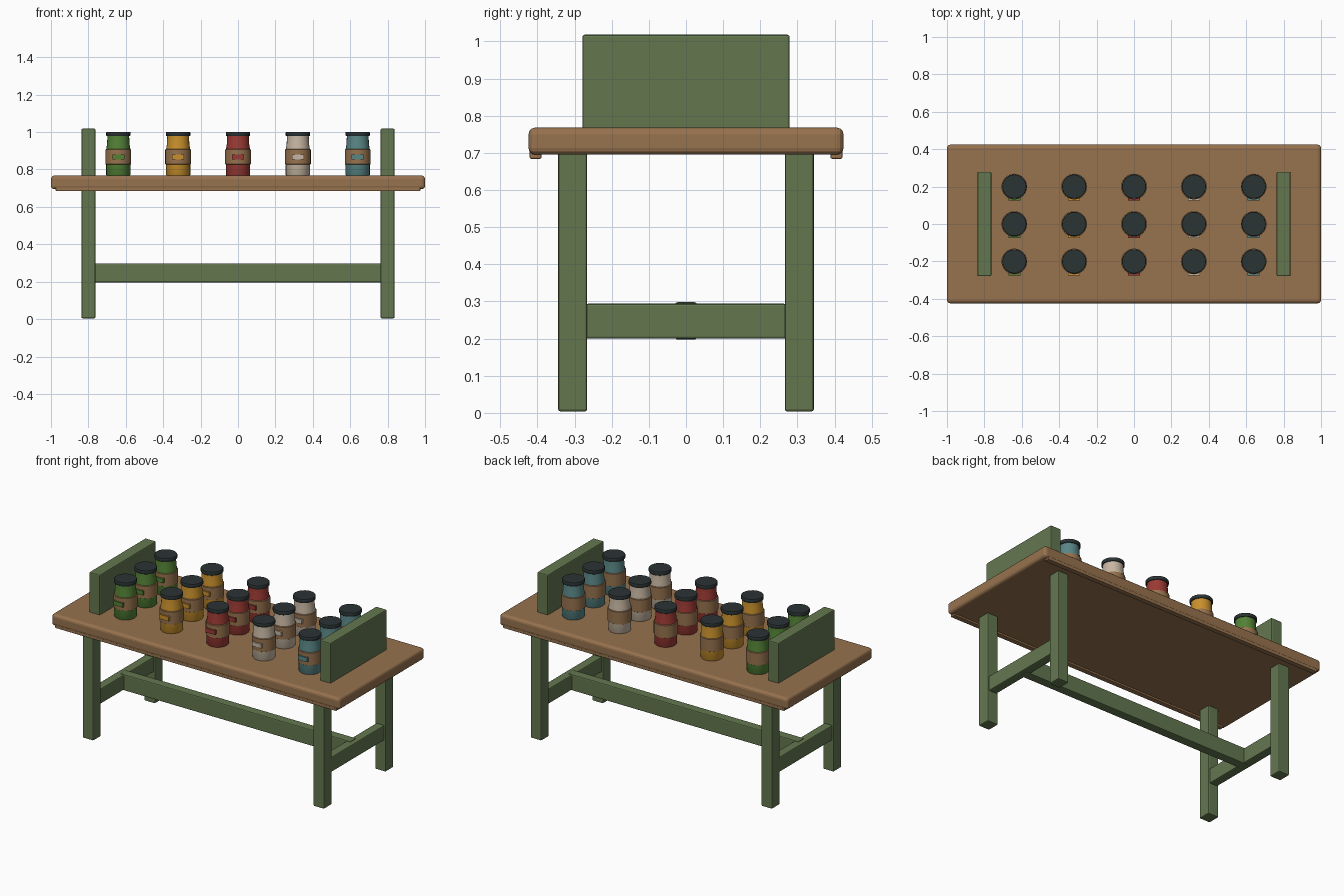
import bpy
import bmesh
from math import cos, sin, tau, radians

cube = bpy.data.objects.get("Cube")
if cube:
    bpy.data.objects.remove(cube, do_unlink=True)


def make_material(name, rgb):
    mat = bpy.data.materials.new(name)
    mat.use_nodes = True
    mat.diffuse_color = (*rgb, 1)
    mat.node_tree.nodes["Principled BSDF"].inputs["Base Color"].default_value = (*rgb, 1)
    return mat


wood = make_material("warm wood", (0.31, 0.17, 0.076))
frame_green = make_material("sage green paint", (0.125, 0.185, 0.078))
lid_dark = make_material("dark lid", (0.024, 0.033, 0.034))
jar_paints = {
    "green": make_material("leaf green", (0.085, 0.22, 0.036)),
    "yellow": make_material("mustard yellow", (0.58, 0.28, 0.025)),
    "red": make_material("brick red", (0.33, 0.042, 0.034)),
    "cream": make_material("cream", (0.57, 0.47, 0.36)),
    "teal": make_material("teal", (0.10, 0.235, 0.235)),
}


def add_object(name, bm, mat):
    mesh = bpy.data.meshes.new(name)
    bmesh.ops.recalc_face_normals(bm, faces=bm.faces)
    bm.to_mesh(mesh)
    bm.free()
    mesh.materials.append(mat)
    obj = bpy.data.objects.new(name, mesh)
    bpy.context.collection.objects.link(obj)
    return obj


def box(name, lo, hi, mat, bevel=0.006, segments=2):
    """Bevelled box between two opposite corners."""
    bm = bmesh.new()
    bmesh.ops.create_cube(bm, size=1)
    for v in bm.verts:
        v.co = [(a + b) / 2 + c * (b - a) for a, b, c in zip(lo, hi, v.co)]
    obj = add_object(name, bm, mat)
    if bevel:
        mod = obj.modifiers.new("soft edges", "BEVEL")
        mod.width = bevel
        mod.segments = segments
    return obj


def lathe(name, profile, x, y, mat, sides=24):
    """Closed turned solid from (radius, height) points."""
    bm = bmesh.new()
    rings = [[bm.verts.new((x + r * cos(tau * i / sides), y + r * sin(tau * i / sides), z))
              for i in range(sides)] for r, z in profile]
    for low, high in zip(rings, rings[1:]):
        for i in range(sides):
            j = (i + 1) % sides
            bm.faces.new((low[i], low[j], high[j], high[i]))
    bm.faces.new(rings[0])
    bm.faces.new(rings[-1])
    obj = add_object(name, bm, mat)
    bpy.ops.object.select_all(action="DESELECT")
    obj.select_set(True)
    bpy.context.view_layer.objects.active = obj
    bpy.ops.object.shade_smooth_by_angle(angle=radians(35))
    return obj


# Table top with a thin batten under each long edge
box("table_top", (-1, -0.424, 0.695), (1, 0.424, 0.768), wood, 0.018, 3)
for side, word in ((-1, "front"), (1, "back")):
    y = side * 0.405
    box(word + "_batten", (-0.975, y - 0.016, 0.684), (0.975, y + 0.016, 0.712), wood, 0.004)

# End frames: two legs, a cross rail and a raised end panel on each side
for sx, word in ((1, "left"), (-1, "right")):
    x = sx * 0.8
    for sy, depth in ((-1, "front"), (1, "back")):
        y = sy * 0.305
        box(f"{depth}_{word}_leg", (x - 0.037, y - 0.039, 0.004),
            (x + 0.037, y + 0.039, 0.705), frame_green)
    box(word + "_cross_rail", (x - 0.028, -0.27, 0.2), (x + 0.028, 0.27, 0.294), frame_green)
    box(word + "_end_panel", (x - 0.037, -0.279, 0.75), (x + 0.037, 0.279, 1.018), frame_green)

# Long stretcher between the end frames
box("long_stretcher", (-0.8, -0.029, 0.197), (0.8, 0.029, 0.298), frame_green)

# Three rows of jars, one colour per column
body = [(0.06, 0.764), (0.065, 0.772), (0.065, 0.905), (0.06, 0.935), (0.058, 0.982)]
label = [(0.064, 0.826), (0.069, 0.829), (0.069, 0.906), (0.064, 0.909)]
lid = [(0.063, 0.979), (0.065, 0.982), (0.065, 0.998), (0.063, 1.001)]
for column, (colour, paint) in enumerate(jar_paints.items()):
    x = 0.32 * (column - 2)
    for row in range(3):
        y = 0.2 * (row - 1)
        tag = f"{colour}_jar_{row + 1}"
        lathe(tag + "_body", body, x, y, paint)
        lathe(tag + "_label", label, x, y, wood)
        lathe(tag + "_lid", lid, x, y, lid_dark)
        # Small coloured tag on the front of the label
        box(tag + "_tag", (x - 0.032, y - 0.075, 0.854), (x + 0.032, y - 0.06, 0.881), paint, 0)
